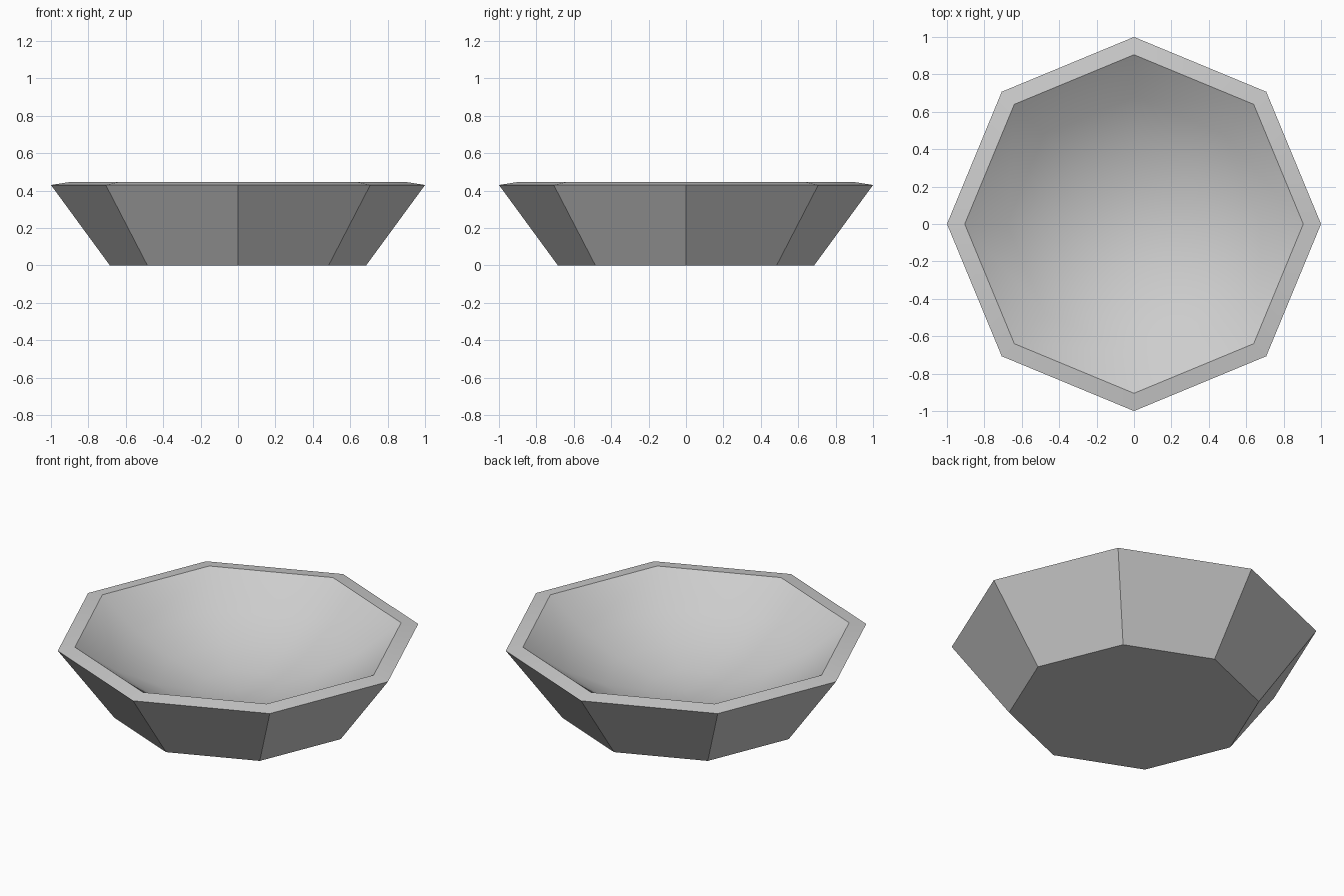
import bpy, bmesh
from math import sin, cos, pi, radians

cube = bpy.data.objects.get("Cube")
if cube:
    bpy.data.objects.remove(cube, do_unlink=True)

SIDES = 8
RIM_R, RIM_Z = 0.905, 0.445      # inner edge of the rim
DEPTH = 0.335                    # depth of the hollow
RINGS = 4

# Plain grey material
grey = bpy.data.materials.new("light_grey")
grey.use_nodes = True
colour = (0.61, 0.61, 0.61, 1)
grey.diffuse_color = colour
grey.node_tree.nodes["Principled BSDF"].inputs["Base Color"].default_value = colour

bm = bmesh.new()


def ring(radius, z):
    return [bm.verts.new((radius * cos(2 * pi * i / SIDES),
                          radius * sin(2 * pi * i / SIDES), z))
            for i in range(SIDES)]


def bridge(a, b):
    for i in range(SIDES):
        j = (i + 1) % SIDES
        bm.faces.new((a[i], a[j], b[j], b[i]))


# Flat base, sloping outer wall and slightly raised rim
base = ring(0.685, 0)
outer = ring(1, 0.43)
lip = ring(RIM_R, RIM_Z)
bm.faces.new(base[::-1])
bridge(base, outer)
bridge(outer, lip)

# Smooth hollow: a shallow spherical cap
sphere_r = (RIM_R ** 2 + DEPTH ** 2) / (2 * DEPTH)
floor_z = RIM_Z - DEPTH
upper = lip
for k in range(RINGS - 1, 0, -1):
    r = RIM_R * k / RINGS
    lower = ring(r, floor_z + sphere_r - (sphere_r ** 2 - r ** 2) ** 0.5)
    bridge(upper, lower)
    upper = lower
centre = bm.verts.new((0, 0, floor_z))
for i in range(SIDES):
    bm.faces.new((upper[i], upper[(i + 1) % SIDES], centre))

# Smooth the gentle bends, keep the outer facets and rim crisp
bmesh.ops.recalc_face_normals(bm, faces=bm.faces)
for f in bm.faces:
    f.smooth = True
for e in bm.edges:
    e.smooth = e.calc_face_angle() < radians(31)

mesh = bpy.data.meshes.new("bowl")
bm.to_mesh(mesh)
bm.free()
mesh.materials.append(grey)
bpy.context.collection.objects.link(bpy.data.objects.new("bowl", mesh))
